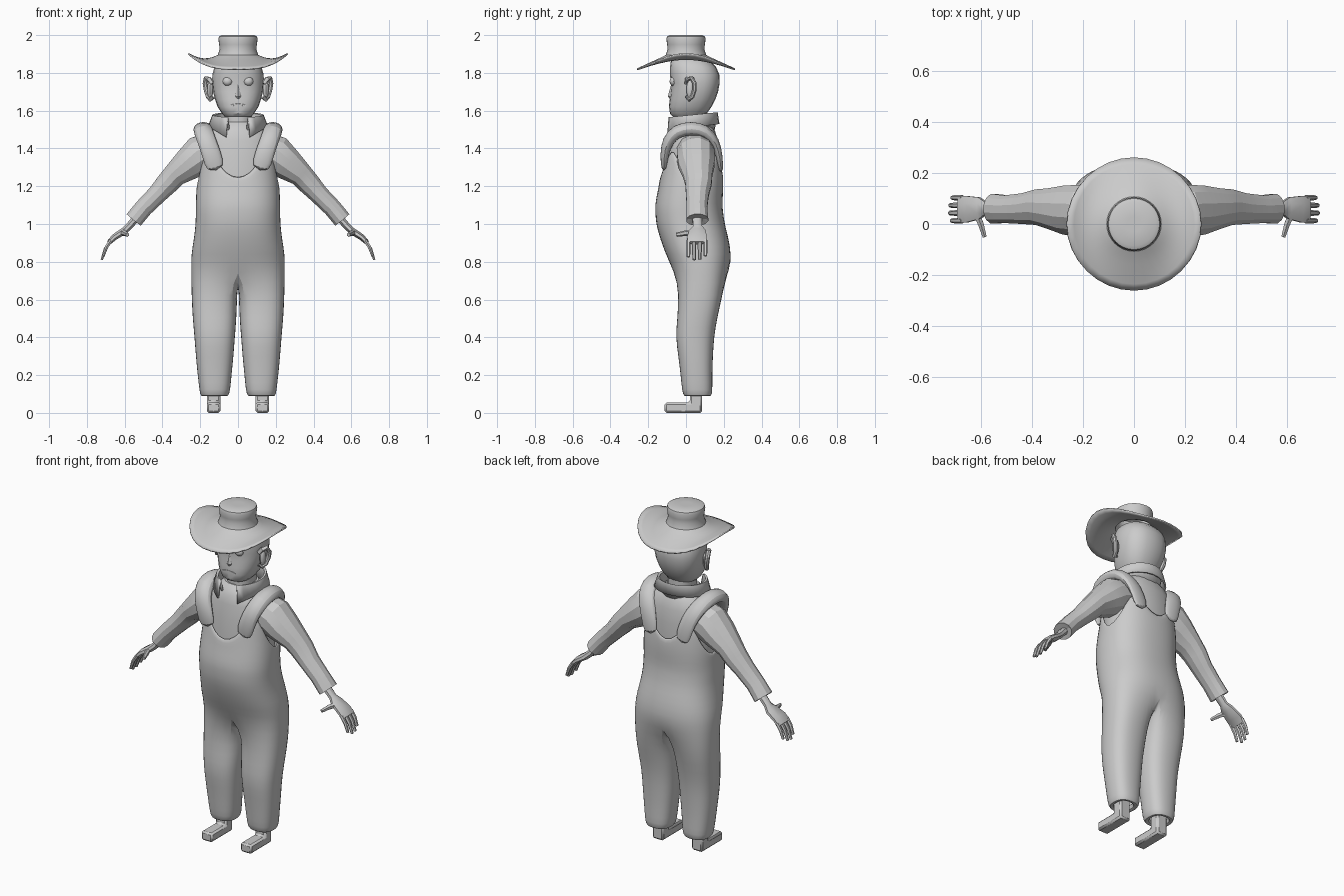
import bpy, bmesh, math
from math import sin, cos, pi, radians
from mathutils import Vector, Matrix

if "Cube" in bpy.data.objects:
    bpy.data.objects.remove(bpy.data.objects["Cube"])


def finish(name, bm, mirror=False, thick=0, sub=0, bevel=0, angle=35):
    bmesh.ops.recalc_face_normals(bm, faces=bm.faces[:])
    me = bpy.data.meshes.new(name)
    bm.to_mesh(me)
    bm.free()
    ob = bpy.data.objects.new(name, me)
    bpy.context.collection.objects.link(ob)
    if mirror:
        m = ob.modifiers.new("Mirror", 'MIRROR')
        m.merge_threshold = 0.0005
    if thick:
        ob.modifiers.new("Solidify", 'SOLIDIFY').thickness = thick
    if bevel:
        b = ob.modifiers.new("Bevel", 'BEVEL')
        b.width, b.segments = bevel, 1
    if sub:
        s = ob.modifiers.new("Subsurf", 'SUBSURF')
        s.levels = s.render_levels = sub
    bpy.ops.object.select_all(action='DESELECT')
    ob.select_set(True)
    bpy.context.view_layer.objects.active = ob
    bpy.ops.object.shade_smooth_by_angle(angle=radians(angle))
    return ob


def bridge(bm, rows, closed):
    for a, b in zip(rows, rows[1:]):
        n = len(a)
        for i in range(n if closed else n - 1):
            j = (i + 1) % n
            bm.faces.new((a[i], a[j], b[j], b[i]))


def loft(name, rings, closed=True, cap=True, **kw):
    bm = bmesh.new()
    rows = [[bm.verts.new(p) for p in r] for r in rings]
    bridge(bm, rows, closed)
    if closed and cap:
        bm.faces.new(rows[0])
        bm.faces.new(rows[-1])
    return finish(name, bm, **kw)


def spow(v, e):
    return math.copysign(abs(v) ** e, v)


def oval(x0, x1, y0, y1, z, angles, n=2.3):
    """Superellipse points; angle -90 is the front."""
    return [((x0 + x1) / 2 + (x1 - x0) / 2 * spow(cos(a), 2 / n),
             (y0 + y1) / 2 + (y1 - y0) / 2 * spow(sin(a), 2 / n), z) for a in angles]


def turn(n):
    return [2 * pi * i / n for i in range(n)]


def tube(name, pts, side, n=8, **kw):
    """Sweep an ellipse: pts = (x, y, z, thickness radius, radius along side)."""
    side, P = Vector(side), [Vector(p[:3]) for p in pts]
    rings = []
    for i, p in enumerate(pts):
        d = (P[min(i + 1, len(P) - 1)] - P[max(i - 1, 0)]).normalized()
        u = d.cross(side).normalized()
        v = u.cross(d)
        rings.append([P[i] + u * p[3] * cos(a + pi / n) + v * p[4] * sin(a + pi / n) for a in turn(n)])
    return loft(name, rings, **kw)


# Overalls: half body, bib edge and one leg, mirrored
BODY = [(.76, .25, -.072, .236), (.84, .25, -.108, .24), (.92, .235, -.138, .228), (1.0, .226, -.16, .206),
        (1.1, .225, -.166, .193), (1.2, .222, -.146, .2), (1.3, .208, -.132, .196), (1.45, .2, -.11, .175)]


def body_at(z):
    for a, b in zip(BODY, BODY[1:]):
        if z <= b[0] or b is BODY[-1]:
            t = (z - a[0]) / (b[0] - a[0])
            return [a[k] + (b[k] - a[k]) * t for k in (1, 2, 3)]


def body_point(a, z):
    w, f, b = body_at(z)
    x, y, z = oval(-w, w, f, b, z, [a], 2.4)[0]
    return (max(x, 0) if abs(a) < pi / 2 - .01 else 0, y, z)


LEG = [(.62, .003, .248, -.04, .195), (.5, .006, .242, -.048, .166), (.4, .015, .232, -.057, .15),
       (.3, .022, .225, -.042, .144), (.2, .033, .215, -.03, .14), (.115, .04, .205, -.022, .142),
       (.085, .05, .198, -.012, .135), (.09, .075, .175, .01, .11), (.12, .08, .17, .01, .11)]
EDGE = [1.24, 1.27, 1.34, 1.4, 1.37, 1.27, 1.19, 1.19, 1.26, 1.36, 1.38, 1.3, 1.26]
half = [-pi / 2 + pi * i / 12 for i in range(13)]
bm = bmesh.new()
rows = [[bm.verts.new(body_point(a, 1.12 + (e - 1.12) * t)) for a, e in zip(half, EDGE)] for t in (1, .66, .33)]
rows += [[bm.verts.new(body_point(a, z)) for a in half] for z in (1.1, 1.05, 1.0, .92, .84, .76)]
bridge(bm, rows, False)
crotch = [bm.verts.new((0, y, z)) for y, z in ((.16, .69), (.08, .67), (0, .69))]
legs = [rows[-1] + crotch]
for z, x0, x1, y0, y1 in LEG:
    ang = [-.75 * pi + 2 * pi * i / 16 for i in range(16)]
    legs.append([bm.verts.new(p) for p in oval(x0, x1, y0, y1, z, ang, 2.5)])
bridge(bm, legs, True)
finish("overalls", bm, mirror=True, thick=.012, sub=1)

# Thick straps over the shoulders
tube("strap", [(.115, -.118, 1.28, .014, .055), (.14, -.115, 1.37, .024, .053), (.165, -.098, 1.44, .034, .053),
               (.185, -.05, 1.495, .04, .055), (.188, .03, 1.508, .04, .052), (.18, .1, 1.495, .038, .052),
               (.15, .155, 1.44, .028, .052), (.12, .178, 1.36, .018, .05), (.1, .187, 1.27, .012, .05)],
     (1, 0, 0), n=10, mirror=True, sub=1)

# Shirt torso, neck and sleeves
loft("shirt", [oval(-w, w, f, b, z, turn(20)) for z, w, f, b in
               [(1.12, .19, -.12, .17), (1.25, .195, -.118, .178), (1.36, .195, -.108, .175), (1.44, .19, -.098, .168),
                (1.49, .16, -.088, .155), (1.52, .115, -.07, .14), (1.54, .09, -.05, .12)]])
loft("neck", [oval(-.075, .075, -.045, .115, z, turn(14)) for z in (1.5, 1.62)])
tube("sleeve", [(.15, .05, 1.385, .1, .1), (.2, .052, 1.365, .108, .104), (.26, .055, 1.318, .09, .1),
                (.335, .062, 1.26, .066, .08), (.375, .066, 1.215, .062, .072), (.43, .06, 1.155, .053, .062),
                (.5, .058, 1.085, .05, .056), (.552, .06, 1.022, .05, .06), (.545, .06, 1.03, .034, .042),
                ], (0, 1, 0), n=12, mirror=True, angle=25)

# Folded collar, open at the front
span = [radians(-66 + 312 * i / 22) for i in range(23)]
rows = []
for rx, ry, z, drop in ((.105, .11, 1.49, 0), (.122, .128, 1.575, 0), (.136, .136, 1.578, 0), (.16, .145, 1.515, .06)):
    rows.append([(rx * cos(a), .032 + ry * sin(a),
                  z + .1 * ry * sin(a) - drop * max(0, -sin(a)) ** 4) for a in span])
loft("collar", rows, closed=False, thick=.01, angle=30)

# Hands: palm, four fingers and a thumb
tube("palm", [(.535, .06, 1.035, .022, .028), (.58, .062, .985, .02, .026), (.605, .062, .962, .02, .046),
              (.655, .058, .93, .018, .056), (.685, .058, .9, .013, .055)], (0, 1, 0), mirror=True)
for i, (y, s) in enumerate(((.013, .85), (.043, 1), (.073, .97), (.103, .8))):
    tube(f"finger_{i + 1}", [(.672, y, .914, .011, .011), (.672 + .03 * s, y, .914 - .045 * s, .01, .011),
                             (.672 + .05 * s, y, .914 - .104 * s, .007, .009)], (0, 1, 0), n=6, mirror=True)
tube("thumb", [(.62, .045, .955, .014, .016), (.6, .0, .952, .013, .015), (.585, -.05, .943, .009, .011)],
     (0, 0, 1), n=6, mirror=True)

# Boots
side = [(-.113, 0), (-.113, .055), (.02, .055), (.02, .13), (.085, .13), (.085, 0)]
loft("boot", [[(x, y, z) for y, z in side] for x in (.093, .165)], mirror=True, bevel=.01, angle=20)

# Head
loft("head", [oval(-w, w, f, b, z, turn(20), 2.4) for z, w, f, b in
              [(1.57, .07, -.07, .09), (1.585, .085, -.085, .11), (1.62, .108, -.09, .135), (1.66, .122, -.086, .156),
               (1.7, .132, -.082, .17), (1.745, .137, -.078, .178), (1.79, .136, -.086, .177), (1.83, .125, -.085, .16),
               (1.862, .105, -.08, .128), (1.885, .07, -.06, .08)]])


def ball(name, loc, scale, seg=12):
    b = bmesh.new()
    bmesh.ops.create_uvsphere(b, u_segments=seg, v_segments=seg * 2 // 3, radius=1,
                              matrix=Matrix.Translation(loc) @ Matrix.Diagonal((*scale, 1)))
    return finish(name, b, mirror=True)


ball("eye", (.055, -.067, 1.755), (.026, .02, .024))
ball("inner_ear", (.147, .022, 1.712), (.016, .02, .05))
tube("ear_rim", [(.135, .0, 1.745, .008, .012), (.155, .006, 1.768, .012, .014), (.168, .03, 1.772, .012, .014),
                 (.174, .046, 1.745, .012, .014), (.168, .045, 1.71, .012, .014), (.158, .034, 1.675, .012, .013),
                 (.148, .015, 1.66, .012, .013), (.132, .005, 1.672, .008, .012)], (1, 0, 0), mirror=True)
# Nose and mouth bumps
loft("nose", [[(-w, -.075, z), (0, -.078 - d, z), (w, -.075, z), (0, -.06, z)] for z, w, d in
              [(1.74, .01, .0), (1.7, .017, .012), (1.675, .025, .018), (1.66, .016, .006)]], angle=20)
tube("mouth", [(x, -.082 + 2 * x * x, 1.633 - 5 * x * x, .008, .008) for x in (-.04, -.02, 0, .02, .04)],
     (0, 0, 1), n=6)

# Hat: crown revolve flowing into a brim that curls up at the sides
rows = []
for r, z in ((.03, 2), (.085, 2), (.1, 1.993), (.104, 1.98), (.1, 1.95), (.097, 1.925), (.107, 1.895)):
    rows.append([(r * cos(a), r * sin(a), z) for a in turn(32)])
for k in range(1, 7):
    t = k / 6
    r = .107 + .154 * t
    rows.append([(r * cos(a), r * sin(a), 1.893 * (1 - t) + t * (1.823 + .082 * abs(cos(a)) ** 3)
                  - .022 * sin(pi * t) * cos(a) ** 2) for a in turn(32)])
bm = bmesh.new()
rows = [[bm.verts.new(p) for p in r] for r in rows]
bridge(bm, rows, True)
bm.faces.new(rows[0])
finish("hat", bm, thick=.008, angle=40)
